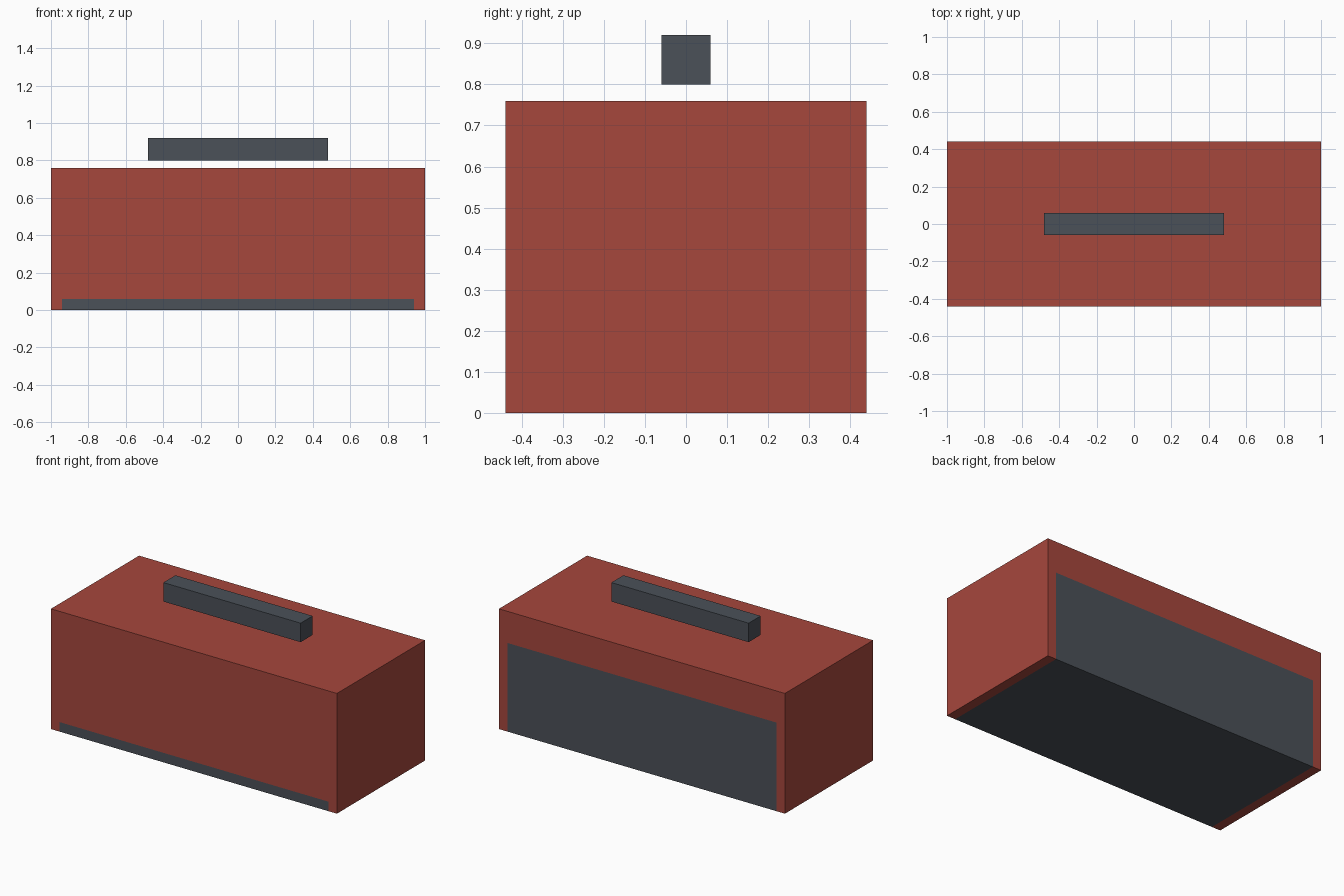
import bpy, bmesh
from mathutils import Vector

if "Cube" in bpy.data.objects:
    bpy.data.objects.remove(bpy.data.objects["Cube"])


def material(name, rgb):
    m = bpy.data.materials.new(name)
    m.diffuse_color = (*rgb, 1.0)
    m.use_nodes = True
    m.node_tree.nodes["Principled BSDF"].inputs["Base Color"].default_value = m.diffuse_color
    return m


RED = material("brick red", (0.38, 0.063, 0.046))
GREY = material("slate grey", (0.07, 0.082, 0.099))


def box(name, size, z_min, mats, cuts=(), rule=None):
    """Box centred on x and y; cuts are (axis, position), rule picks face colours."""
    bm = bmesh.new()
    bmesh.ops.create_cube(bm, size=1)
    for v in bm.verts:
        v.co = Vector((v.co.x * size[0], v.co.y * size[1],
                       (v.co.z + 0.5) * size[2] + z_min))
    for axis, pos in cuts:
        co, no = Vector(), Vector()
        co[axis], no[axis] = pos, 1
        bmesh.ops.bisect_plane(bm, geom=bm.verts[:] + bm.edges[:] + bm.faces[:],
                               plane_co=co, plane_no=no)
    bm.normal_update()
    if rule:
        for f in bm.faces:
            f.material_index = rule(f.calc_center_median(), f.normal)
    me = bpy.data.meshes.new(name)
    bm.to_mesh(me)
    bm.free()
    for m in mats:
        me.materials.append(m)
    ob = bpy.data.objects.new(name, me)
    bpy.context.collection.objects.link(ob)
    return ob


# Grey underside, low front strip and taller back panel, inset from the ends
def panel_rule(c, n):
    if abs(c.x) > 0.94:
        return 0
    front = n.y < -0.5 and c.z < 0.06
    back = n.y > 0.5 and c.z < 0.56
    return int(front or back or n.z < -0.5)


# Main case
box("case", (2.0, 0.88, 0.76), 0.0, (RED, GREY),
    cuts=((0, -0.94), (0, 0.94), (2, 0.06), (2, 0.56)), rule=panel_rule)

# Carry bar hovering above the lid
box("handle", (0.96, 0.12, 0.12), 0.80, (GREY,))
